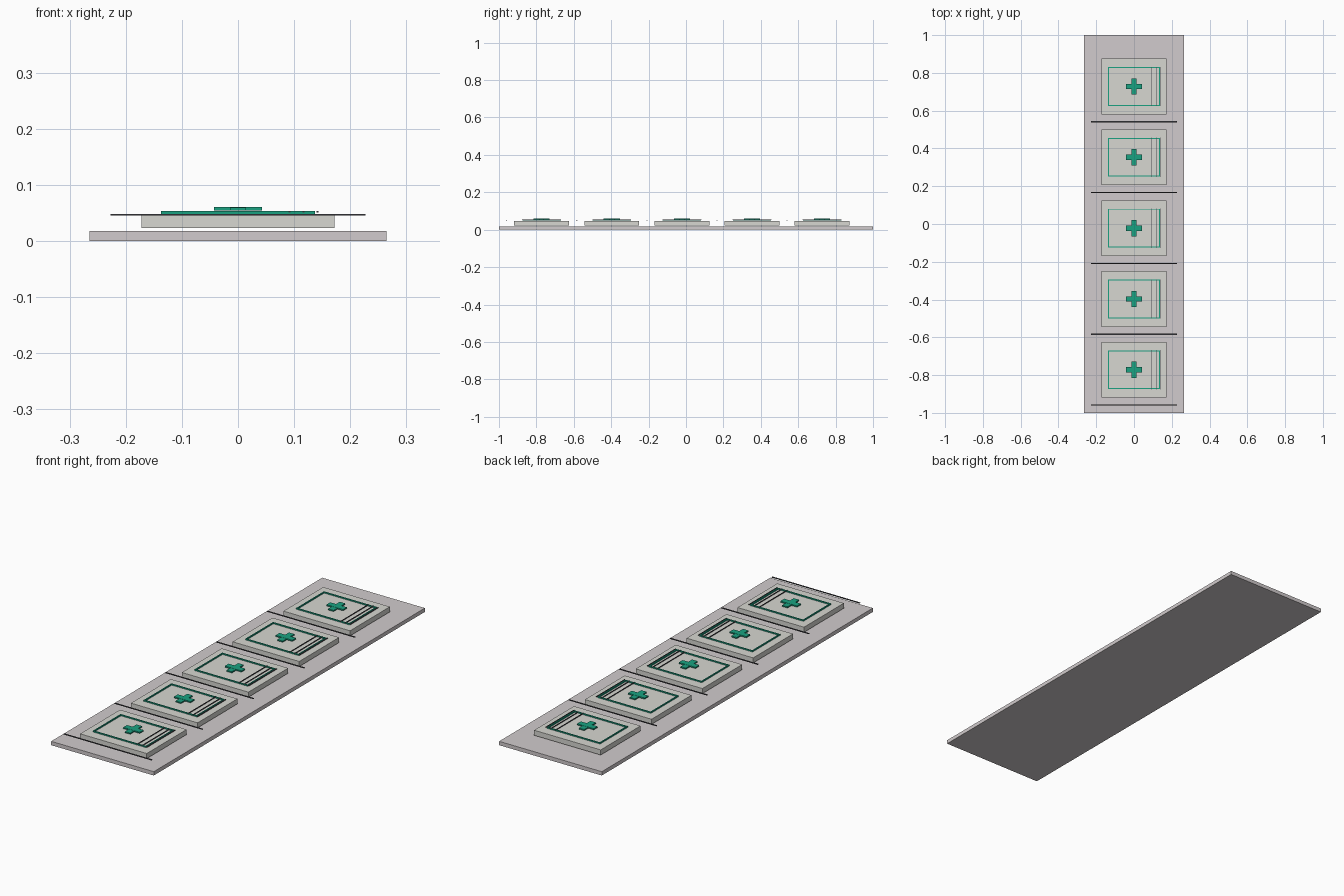
import bpy

if "Cube" in bpy.data.objects:
    bpy.data.objects.remove(bpy.data.objects["Cube"])


def material(name, rgb):
    m = bpy.data.materials.new(name)
    m.diffuse_color = (*rgb, 1)
    m.use_nodes = True
    m.node_tree.nodes["Principled BSDF"].inputs["Base Color"].default_value = m.diffuse_color
    return m


STONE = material("warm_grey", (0.64, 0.60, 0.61))
PALE = material("pale_grey", (0.68, 0.68, 0.64))
GREEN = material("green", (0.01, 0.36, 0.22))
DARK = material("dark_grey", (0.07, 0.07, 0.08))


def box(name, x, y, z, mat):
    """Box from (min, max) ranges on each axis."""
    bpy.ops.mesh.primitive_cube_add(size=1, location=[sum(r) / 2 for r in (x, y, z)])
    ob = bpy.context.object
    ob.name = name
    ob.scale = [r[1] - r[0] for r in (x, y, z)]
    bpy.ops.object.transform_apply(location=False, rotation=False, scale=True)
    ob.data.materials.append(mat)
    return ob


def around(c, half):
    return (c - half, c + half)


# Long base slab
box("base_slab", (-0.265, 0.265), (-1, 1), (0, 0.018), STONE)

PITCH = 0.375
for i in range(5):
    y = -0.772 + i * PITCH
    n = f"_{i + 1}"

    # Raised panel
    box("panel" + n, around(0, 0.172), around(y, 0.147), (0.023, 0.047), PALE)

    # Green border strips
    for side, s in (("left", -1), ("right", 1)):
        box(f"border_{side}{n}", around(s * 0.135, 0.0025), around(y, 0.102),
            (0.048, 0.0535), GREEN)
    for side, s in (("front", -1), ("back", 1)):
        box(f"border_{side}{n}", around(0, 0.1375), around(y + s * 0.1, 0.0025),
            (0.048, 0.0535), GREEN)

    # Green cross, two overlapping bars
    box("cross_bar_long" + n, around(0, 0.014), around(y, 0.043), (0.0545, 0.0602), GREEN)
    box("cross_bar_wide" + n, around(0, 0.043), around(y, 0.014), (0.0550, 0.0609), GREEN)

    # Three dark lines near the right edge
    for k in range(3):
        box(f"edge_line_{k + 1}{n}", around(0.092 + 0.025 * k, 0.0018),
            around(y, 0.104), (0.0508, 0.0538), DARK)

    # Dark divider rod in front of the panel
    box("divider" + n, around(0, 0.227), around(y - 0.187, 0.003), (0.0455, 0.0485), DARK)
